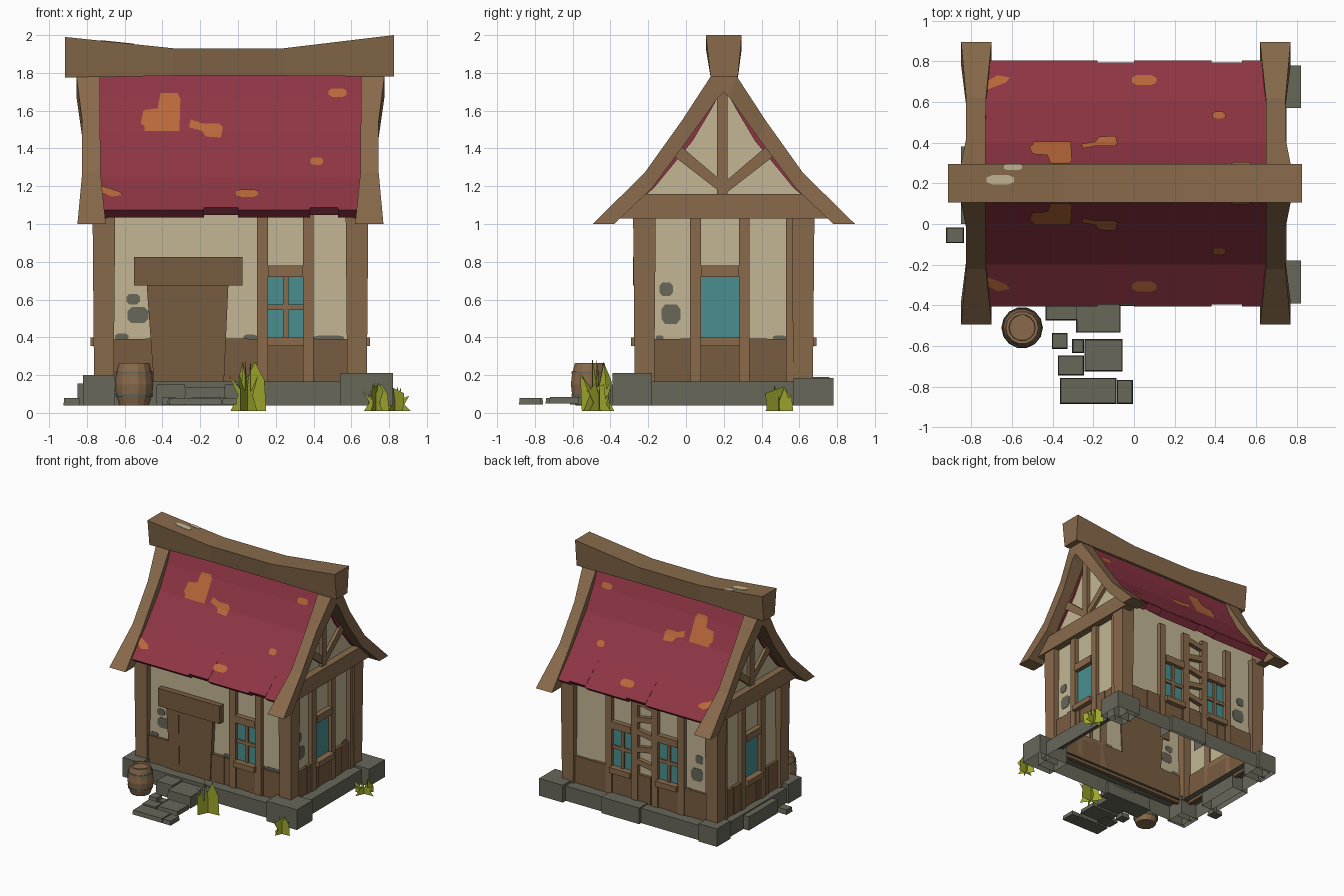
import bpy, bmesh, math

if "Cube" in bpy.data.objects:
    bpy.data.objects.remove(bpy.data.objects["Cube"])

CX, CY = -0.04, 0.2          # centre of the house body
HX, HY = 0.68, 0.43          # half size of the plaster walls


def mat(name, hexcol):
    m = bpy.data.materials.new(name)
    rgb = [int(hexcol[i:i + 2], 16) / 255 for i in (0, 2, 4)]
    m.diffuse_color = [c / 12.92 if c < 0.04 else ((c + 0.055) / 1.055) ** 2.4 for c in rgb] + [1]
    m.use_nodes = True
    m.node_tree.nodes["Principled BSDF"].inputs["Base Color"].default_value = m.diffuse_color
    return m


WOOD = mat("timber brown", "886a4b")
DARK = mat("dark plank brown", "795c41")
CREAM = mat("plaster cream", "c3b694")
RED = mat("roof red", "8e3544")
ORANGE = mat("patch orange", "b8683a")
STONE = mat("stone grey", "68675a")
TEAL = mat("window teal", "4a8f90")
GREEN = mat("grass green", "9ca42c")


def finish(name, bm, mats, recalc=True):
    if recalc:
        bmesh.ops.recalc_face_normals(bm, faces=bm.faces[:])
    me = bpy.data.meshes.new(name)
    bm.to_mesh(me)
    bm.free()
    for m in mats:
        me.materials.append(m)
    ob = bpy.data.objects.new(name, me)
    bpy.context.collection.objects.link(ob)
    return ob


def loft(name, rings, m, drop=None):
    """Solid through a list of equal-length point rings; drop(normal, center) leaves faces out."""
    bm = bmesh.new()
    vs = [[bm.verts.new(p) for p in r] for r in rings]
    n = len(rings[0])
    for a, b in zip(vs, vs[1:]):
        for i in range(n):
            bm.faces.new((a[i], a[(i + 1) % n], b[(i + 1) % n], b[i]))
    bm.faces.new(vs[0])
    bm.faces.new(vs[-1])
    bmesh.ops.recalc_face_normals(bm, faces=bm.faces[:])
    if drop:
        bmesh.ops.delete(bm, geom=[f for f in bm.faces if drop(f.normal, f.calc_center_median())], context="FACES")
    return finish(name, bm, [m], False)


def box(name, x0, x1, y0, y1, z0, z1, m, taper=0.0, drop=None):
    t = taper
    return loft(name, [[(x0 + t, y0 + t, z0), (x1 - t, y0 + t, z0), (x1 - t, y1 - t, z0), (x0 + t, y1 - t, z0)],
                       [(x0, y0, z1), (x1, y0, z1), (x1, y1, z1), (x0, y1, z1)]], m, drop)


def on_wall(name, side, pts, d0, d1, m):
    """Plate with outline pts (u, z) standing d0..d1 off a wall."""
    def at(u, z, d):
        return {"front": (u, CY - HY - d, z), "back": (u, CY + HY + d, z),
                "left": (CX - HX - d, u, z), "right": (CX + HX + d, u, z)}[side]
    return loft(side + "_" + name, [[at(u, z, d) for u, z in pts] for d in (d0, d1)], m)


def panel(name, side, u0, u1, z0, z1, d, m, d0=-0.01):
    return on_wall(name, side, [(u0, z0), (u1, z0), (u1, z1), (u0, z1)], d0, d, m)


def blob(u0, u1, z0, z1):
    a, b = (u1 - u0) * 0.2, (z1 - z0) * 0.25
    return [(u0 + a, z0), (u1 - a, z0), (u1, z0 + b), (u1, z1 - b),
            (u1 - a, z1), (u0 + a, z1), (u0, z1 - b), (u0, z0 + b)]


# Plaster shell, open underneath
bm = bmesh.new()
outline = [(-HY, .37), (-HY, 1.16), (-.20, 1.45), (0, 1.72), (.20, 1.45), (HY, 1.16), (HY, .37)]
ends = [[bm.verts.new((CX + s * HX, CY + d, z)) for d, z in outline] for s in (-1, 1)]
for e in ends:
    bm.faces.new(e)
for i in (0, 5):
    bm.faces.new((ends[0][i], ends[0][i + 1], ends[1][i + 1], ends[1][i]))
finish("plaster_walls", bm, [CREAM])

# Corner posts
for sx in (-1, 1):
    for sy in (-1, 1):
        xs = sorted((CX + sx * .73, CX + sx * .61))
        ys = sorted((CY + sy * .48, CY + sy * .36))
        box("corner_post", *xs, *ys, .16, 1.06, WOOD, .008)
    # flat inner stud beside the back corner
    panel("corner_stud", "right" if sx > 0 else "left", .53, .60, .16, 1.05, .035, WOOD)

# Skirting planks, of slightly varying depth
for side, lo, hi in (("front", -.67, .59), ("back", -.67, .59), ("left", -.18, .58), ("right", -.18, .58)):
    n = 7 if side in ("front", "back") else 5
    w = (hi - lo) / n
    for i in range(n):
        panel("skirting_plank", side, lo + i * w, lo + (i + 1) * w, .14, .39 + .004 * (i % 2),
              .020 + .006 * (i % 2), DARK)


def window(side, u0, u1, cross=True):
    panel("window_glass", side, u0, u1, .39, .73, .006, TEAL, .001)
    for a, b in ((u0 - .06, u0), (u1, u1 + .055)):
        panel("window_stud", side, a, b, .16, 1.05, .034, WOOD)
    panel("window_lintel", side, u0, u1, .72, .78, .042, WOOD)
    panel("window_sill", side, u0 - .005, u1 + .005, .355, .40, .06, WOOD)
    if cross:
        c = (u0 + u1) / 2
        panel("window_mullion", side, c - .014, c + .014, .40, .72, .02, WOOD)
        panel("window_bar", side, u0, u1, .545, .575, .018, WOOD)


window("front", .16, .345)
window("back", .045, .23)
window("back", -.385, -.20)
window("right", .08, .28, False)
window("left", .08, .28, False)

# Tilted rungs between the back windows
for i in range(5):
    z, t = .47 + .125 * i, .012 * (-1) ** i
    on_wall("rung", "back", [(-.15, z - t), (-.01, z + t), (-.01, z + t + .045), (-.15, z - t + .045)], -.01, .035, WOOD)

# Bare stone showing through the plaster
patches = {"front": [(-.59, -.52, .575, .63), (-.585, -.475, .475, .56), (-.65, -.58, .385, .42),
                     (.03, .10, .385, .415), (.40, .56, .385, .41)],
           "right": [(-.14, -.07, .62, .69), (-.13, -.03, .47, .575), (-.16, -.12, .385, .41), (.46, .53, .385, .41)],
           "back": [(-.60, -.53, .62, .69), (-.60, -.49, .47, .575)]}
for side, items in patches.items():
    for r in items:
        on_wall("bare_patch", side, blob(*r), -.002, .004, STONE)

# Door of tapered boards under a heavy lintel
top, bot = (-.485, -.37, -.165, -.05), (-.445, -.36, -.165, -.075)
for i in range(3):
    on_wall("door_board", "front", [(bot[i], .15), (bot[i + 1], .15), (top[i + 1], .70), (top[i], .70)],
            -.01, (.034, .030, .035)[i], DARK)
panel("door_lintel", "front", -.55, .025, .675, .825, .05, DARK)

# Gable timbers
for side in ("left", "right"):
    on_wall("gable_beam", side, [(CY - .56, 1.03), (CY + .56, 1.03), (CY + .42, 1.16), (CY - .42, 1.16)], -.03, .06, WOOD)
    panel("king_post", side, .163, .22, 1.15, 1.70, .03, WOOD)
    for s in (-1, 1):
        on_wall("gable_brace", side, [(CY + s * d, z) for d, z in ((.02, 1.17), (.02, 1.235), (.225, 1.41), (.265, 1.36))],
                -.01, .025, WOOD)

# Roof slab in sections, with a stepped eave
TOP = [(.40, 1.245), (.20, 1.49), (.10, 1.67), (.05, 1.79)]
INN = [(.37, 1.19), (.165, 1.44), (.07, 1.60), (0, 1.73)]
xs = (-.735, -.18, 0, .38, .53, .655)
for i in range(5):
    e = i % 2
    out = [(.605 - .01 * e, 1.075 + .012 * e)] + TOP
    inn = [(.555, 1.035 + .012 * e)] + INN
    prof = [(-d, z) for d, z in out] + out[::-1] + inn + [(-d, z) for d, z in inn[-2::-1]]
    loft("roof_section", [[(x, CY + d, z) for d, z in prof] for x in (xs[i], xs[i + 1])], RED)

# Faded roof patches, draped over the roof curve on both slopes
ROOF = [(.605, 1.075)] + TOP


def depth_at(z):
    for (d0, z0), (d1, z1) in zip(ROOF, ROOF[1:]):
        if z <= z1 or d1 == .05:
            return d0 + (d1 - d0) * (z - z0) / (z1 - z0)


shapes = [[(-.515, 1.53), (-.495, 1.515), (-.495, 1.49), (-.31, 1.49), (-.305, 1.66), (-.32, 1.69), (-.41, 1.69),
           (-.425, 1.61), (-.50, 1.60)],
          [(-.26, 1.51), (-.19, 1.49), (-.17, 1.46), (-.09, 1.455), (-.08, 1.51), (-.10, 1.53), (-.19, 1.53), (-.25, 1.55)],
          [(-.725, 1.165), (-.67, 1.14), (-.61, 1.15), (-.63, 1.17), (-.725, 1.20)],
          blob(.48, .575, 1.67, 1.715), blob(.385, .45, 1.31, 1.35), blob(-.01, .11, 1.14, 1.18)]
for s in (-1, 1):
    for pts in shapes:
        bm = bmesh.new()
        bm.faces.new([bm.verts.new((x, 0, z)) for x, z in pts])
        bmesh.ops.triangulate(bm, faces=bm.faces[:])
        for _, z in TOP[:3]:
            bmesh.ops.bisect_plane(bm, geom=bm.verts[:] + bm.edges[:] + bm.faces[:], plane_co=(0, 0, z), plane_no=(0, 0, 1))
        for v in bm.verts:
            v.co.y = CY + s * (depth_at(v.co.z) + .005)
            v.co.z += .003
        bm.normal_update()
        bmesh.ops.reverse_faces(bm, faces=[f for f in bm.faces if f.normal.z < 0])
        finish("roof_patch", bm, [ORANGE], False)

# Flared bargeboards: (outer d, z, inner d, z, near x, far x)
barge = [(.695, 1.0, .58, 1.0, .66, .81), (.42, 1.27, .38, 1.19, .688, .785),
         (.22, 1.55, .18, 1.46, .69, .785), (.07, 1.78, .03, 1.67, .69, .815), (0, 1.80, 0, 1.70, .69, .815)]
for sx in (-1, 1):
    for sy in (-1, 1):
        loft("bargeboard", [[(CX + sx * a, CY + sy * do, zo), (CX + sx * b, CY + sy * do, zo),
                             (CX + sx * b, CY + sy * di, zi), (CX + sx * a, CY + sy * di, zi)]
                            for do, zo, di, zi, a, b in barge], WOOD)

# Sagging ridge beam, with a pale worn spot on top
loft("ridge_beam", [[(x, CY - .07, b), (x, CY + .075, b), (x, CY + .095, t), (x, CY - .095, t)]
                    for x, b, t in ((-.915, 1.775, 1.99), (-.34, 1.785, 1.93), (.24, 1.785, 1.93), (.825, 1.78, 2.0))], WOOD)
for spot in (blob(-.725, -.59, .195, .24), blob(-.64, -.55, .265, .295)):
    loft("worn_spot", [[(x, y, 1.99 - (x + .915) * .1043 + h) for x, y in spot] for h in (-.002, .003)], CREAM)

# Foundation ring, corner stones, steps and paving: x0 x1 y0 y1 z0 z1
stones = {"foundation": [(-.78, .70, -.34, -.20, .04, .165), (-.78, .70, .60, .74, .04, .165),
                         (-.80, -.66, -.25, .65, .04, .165), (.58, .75, -.25, .65, .04, .165)],
          "foundation_block": [(.54, .82, -.39, -.18, .04, .21), (.60, .82, .57, .78, .04, .185),
                               (-.82, -.65, -.36, -.19, .04, .20), (-.82, -.65, .58, .76, .04, .19),
                               (-.85, -.70, .0, .38, .04, .155), (-.1, .25, .62, .765, .04, .175)],
          "door_step": [(-.28, -.07, -.53, -.32, .04, .135), (-.43, -.28, -.47, -.32, .04, .15),
                        (-.07, .0, -.40, -.32, .04, .15)],
          "paver": [(-.40, -.33, -.61, -.54, .045, .085), (-.30, -.25, -.63, -.57, .05, .08), (-.24, -.06, -.72, -.57, .05, .085),
                    (-.37, -.25, -.74, -.65, .05, .08), (-.36, -.09, -.88, -.76, .045, .08), (-.08, -.01, -.88, -.77, .045, .08),
                    (-.92, -.84, -.09, -.02, .04, .08)]}


def hidden(n, c):            # undersides and the ring's inward faces are left open
    return n.z < -.5 or (abs(n.z) < .5 and abs(c.x - CX) < .64 and abs(c.y - CY) < .43)


for name, items in stones.items():
    for s in items:
        box(name, *s, STONE, 0 if name.startswith("found") else -.004, hidden if name.startswith("found") else None)

# Barrel with hoops and a sunken lid
prof = [(.078, .04), (.092, .085), (.097, .085), (.099, .10), (.096, .10), (.102, .15), (.096, .205),
        (.099, .205), (.097, .22), (.092, .22), (.080, .265), (.065, .265), (.063, .25)]
N = 14
barrel = loft("barrel", [[(-.55 + r * math.cos(2 * math.pi * i / N), -.51 + r * math.sin(2 * math.pi * i / N), z)
                          for i in range(N)] for r, z in prof], WOOD)
barrel.data.materials.append(STONE)
for p in barrel.data.polygons:
    p.material_index = int(len(p.vertices) == 4 and (.084 < p.center.z < .101 or .204 < p.center.z < .221))

# Grass tufts: crossed upright sheets of pointed blades
blade = [(-.9, 0), (-.5, .3), (-1, .7), (-.3, .38), (-.3, 1), (.05, .38), (.4, .95), (.3, .3), (.9, .6), (.6, .25), (1, 0)]
for x, y, r, h in ((.05, -.47, .10, .275), (.73, -.46, .07, .15), (.83, .49, .085, .135)):
    bm = bmesh.new()
    for a in (5, 65, 125):
        c, s = math.cos(math.radians(a)), math.sin(math.radians(a))
        bm.faces.new([bm.verts.new((x + c * u * r, y + s * u * r, .01 + w * h)) for u, w in blade])
    bmesh.ops.triangulate(bm, faces=bm.faces[:])
    finish("grass_tuft", bm, [GREEN], False)
